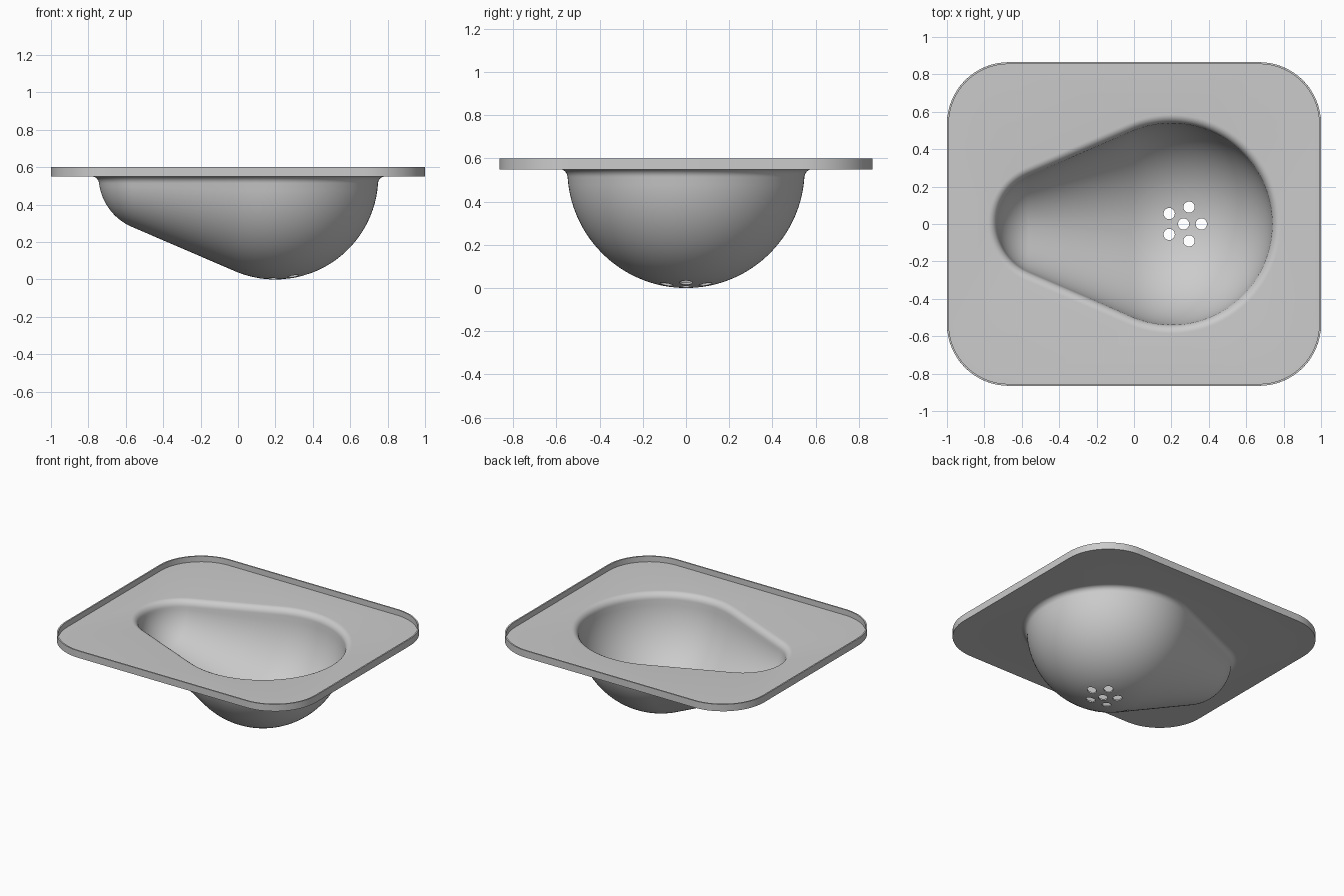
import bpy, bmesh, math
from mathutils import Vector

if "Cube" in bpy.data.objects:
    bpy.data.objects.remove(bpy.data.objects["Cube"])

# Inner surface of the sheet: pear-shaped bowl = hull of two half spheres
XA, RA = 0.2, 0.54          # deep round end
XB, RB = -0.453, 0.282      # narrow end
CZ = 0.55                   # height of both sphere centres
TOP, FIL, WALL = 0.56, 0.045, 0.01
SIN = (RA - RB) / (XA - XB)
ALPHA = math.asin(SIN)
NA, NB = 36, 18


def ring(theta_a, theta_b, has_b, z=None, grow=0.0):
    """One closed contour of the bowl: arc on the big sphere, arc on the small one."""
    def split(t):
        return math.acos(max(-1, min(1, -SIN / max(math.sin(t), 1e-9))))
    pa = split(theta_a) if has_b else math.pi
    pb = split(theta_b) if has_b else math.pi
    half = []

    def add(cx, r, t, phi):
        d = r * math.sin(t) + grow
        half.append((cx + d * math.cos(phi), d * math.sin(phi),
                     CZ - r * math.cos(t) if z is None else z))
    for i in range(NA + 1):
        add(XA, RA, theta_a, pa * i / NA)
    for i in range(NB + 1):
        if has_b:
            add(XB, RB, theta_b, pb + (math.pi - pb) * i / NB)
        else:
            add(XA, RA, theta_a, math.pi)
    return half + [(x, -y, h) for x, y, h in reversed(half[1:-1])]


zf = TOP - FIL
end_a = math.acos((CZ - zf) / RA)
end_b = math.acos((CZ - zf) / RB)
rings = [ring(ALPHA * i / 8, 0, False) for i in range(9)]
for i in range(25):
    s = (i / 24) ** 1.5
    rings.append(ring(ALPHA + (end_a - ALPHA) * s, ALPHA + (end_b - ALPHA) * s, True))
for i in range(1, 9):       # rounded edge flaring into the deck
    b = math.pi / 2 * i / 8
    z = zf + FIL * math.sin(b)
    h = max(CZ - z, 0)
    rings.append(ring(math.acos(h / RA), math.acos(h / RB), True, z, FIL * (1 - math.cos(b))))

bm = bmesh.new()
rows = [[bm.verts.new(p) for p in r] for r in rings]
n = len(rows[0])
for lo, hi in zip(rows, rows[1:]):
    for j in range(n):
        k = (j + 1) % n
        bm.faces.new((lo[j], lo[k], hi[k], hi[j]))
bmesh.ops.remove_doubles(bm, verts=bm.verts[:], dist=2e-5)

# Flat deck with rounded corners, and upturned lip
HX, HY, CR = 1.0 - WALL, 0.865 - WALL, 0.32
outline = []
for q, (sx, sy) in enumerate(((1, 1), (-1, 1), (-1, -1), (1, -1))):
    for i in range(17):
        a = math.pi / 2 * (q + i / 16)
        outline.append((sx * (HX - CR) + CR * math.cos(a), sy * (HY - CR) + CR * math.sin(a)))
low = [bm.verts.new((x, y, TOP)) for x, y in outline]
high = [bm.verts.new((x, y, 0.6)) for x, y in outline]
m = len(low)
hole_edges = [e for e in bm.edges if e.is_boundary
              and all(abs(v.co.z - TOP) < 1e-4 for v in e.verts)]
deck_edges = [bm.edges.new((low[i], low[(i + 1) % m])) for i in range(m)]
bmesh.ops.triangle_fill(bm, use_beauty=True, use_dissolve=False,
                        edges=hole_edges + deck_edges, normal=Vector((0, 0, 1)))
for i in range(m):
    k = (i + 1) % m
    bm.faces.new((low[i], low[k], high[k], high[i]))
bmesh.ops.recalc_face_normals(bm, faces=bm.faces[:])
bm.normal_update()
if sum(f.normal.z * f.calc_area() for f in bm.faces) < 0:
    bmesh.ops.reverse_faces(bm, faces=bm.faces[:])

mesh = bpy.data.meshes.new("basin")
bm.to_mesh(mesh)
bm.free()
basin = bpy.data.objects.new("basin", mesh)
bpy.context.collection.objects.link(basin)
grey = bpy.data.materials.new("plain grey")
grey.diffuse_color = (0.6, 0.6, 0.6, 1)
grey.use_nodes = True
grey.node_tree.nodes["Principled BSDF"].inputs["Base Color"].default_value = grey.diffuse_color
mesh.materials.append(grey)

# Drain holes: one in the middle, five around it
bm = bmesh.new()
spots = [(0.265, 0)] + [(0.265 + 0.095 * math.cos(math.tau * i / 5),
                         0.095 * math.sin(math.tau * i / 5)) for i in range(5)]
for x, y in spots:
    made = bmesh.ops.create_cone(bm, cap_ends=True, segments=32, radius1=0.03,
                                 radius2=0.03, depth=0.3)
    bmesh.ops.translate(bm, verts=made["verts"], vec=(x, y, 0))
cut_mesh = bpy.data.meshes.new("drain_cutter")
bm.to_mesh(cut_mesh)
bm.free()
cutter = bpy.data.objects.new("drain_cutter", cut_mesh)
bpy.context.collection.objects.link(cutter)
cutter.hide_render = True

# Wall thickness, then cut the drain
bpy.context.view_layer.objects.active = basin
basin.select_set(True)
shell = basin.modifiers.new("thickness", 'SOLIDIFY')
shell.thickness, shell.offset, shell.use_even_offset = WALL, -1, True
cut = basin.modifiers.new("drain", 'BOOLEAN')
cut.operation, cut.solver, cut.object = 'DIFFERENCE', 'EXACT', cutter
for name in ("thickness", "drain"):
    bpy.ops.object.modifier_apply(modifier=name)
bpy.data.objects.remove(cutter)
bpy.ops.object.shade_smooth_by_angle(angle=math.radians(35))
